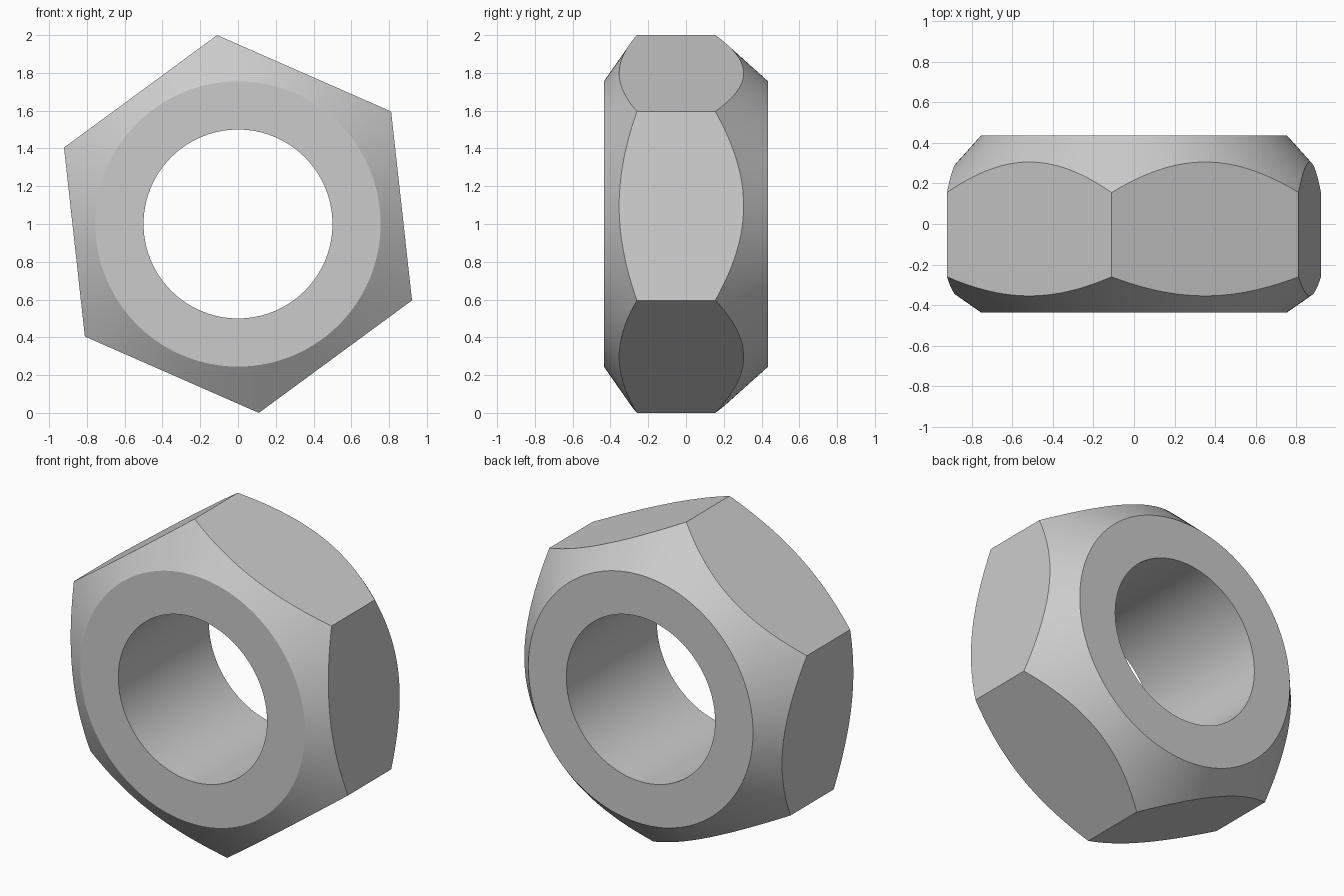
import bpy
import bmesh
from math import cos, sin, pi, radians, hypot

cube = bpy.data.objects.get("Cube")
if cube:
    bpy.data.objects.remove(cube, do_unlink=True)

SEGMENTS = 144
HALF_DEPTH = 0.435
BORE_R = 0.5
FACE_R = 0.755
CORNER_R = hypot(0.11, 1.0)
FIRST_CORNER = radians(96.3)
FRONT_SLOPE = 0.697   # axial drop of the chamfer per unit of radius
BACK_SLOPE = 1.115

# Plain grey metal
steel = bpy.data.materials.new("grey_steel")
steel.use_nodes = True
colour = (0.6, 0.6, 0.6, 1)
steel.diffuse_color = colour
steel.node_tree.nodes["Principled BSDF"].inputs["Base Color"].default_value = colour


def nut_section(angle):
    """Closed (radius, y) section of the nut at an angle from a hexagon corner."""
    hex_r = CORNER_R * cos(pi / 6) / cos(angle % (pi / 3) - pi / 6)
    return [
        (BORE_R, -HALF_DEPTH),
        (FACE_R, -HALF_DEPTH),
        (hex_r, -HALF_DEPTH + FRONT_SLOPE * (hex_r - FACE_R)),
        (hex_r, HALF_DEPTH - BACK_SLOPE * (hex_r - FACE_R)),
        (FACE_R, HALF_DEPTH),
        (BORE_R, HALF_DEPTH),
    ]


# Sweep the section round the bore axis
bm = bmesh.new()
sections = []
for i in range(SEGMENTS):
    a = 2 * pi * i / SEGMENTS
    t = a + FIRST_CORNER
    sections.append([bm.verts.new((r * cos(t), y, 1 + r * sin(t)))
                     for r, y in nut_section(a)])

for i, here in enumerate(sections):
    there = sections[(i + 1) % SEGMENTS]
    for j in range(len(here)):
        k = (j + 1) % len(here)
        bm.faces.new((here[j], here[k], there[k], there[j]))
bmesh.ops.recalc_face_normals(bm, faces=bm.faces)

mesh = bpy.data.meshes.new("hex_nut")
bm.to_mesh(mesh)
bm.free()
mesh.materials.append(steel)
nut = bpy.data.objects.new("hex_nut", mesh)
bpy.context.collection.objects.link(nut)

# Smooth bore and chamfers, crisp edges between them
bpy.ops.object.select_all(action="DESELECT")
nut.select_set(True)
bpy.context.view_layer.objects.active = nut
bpy.ops.object.shade_smooth_by_angle(angle=radians(25))
